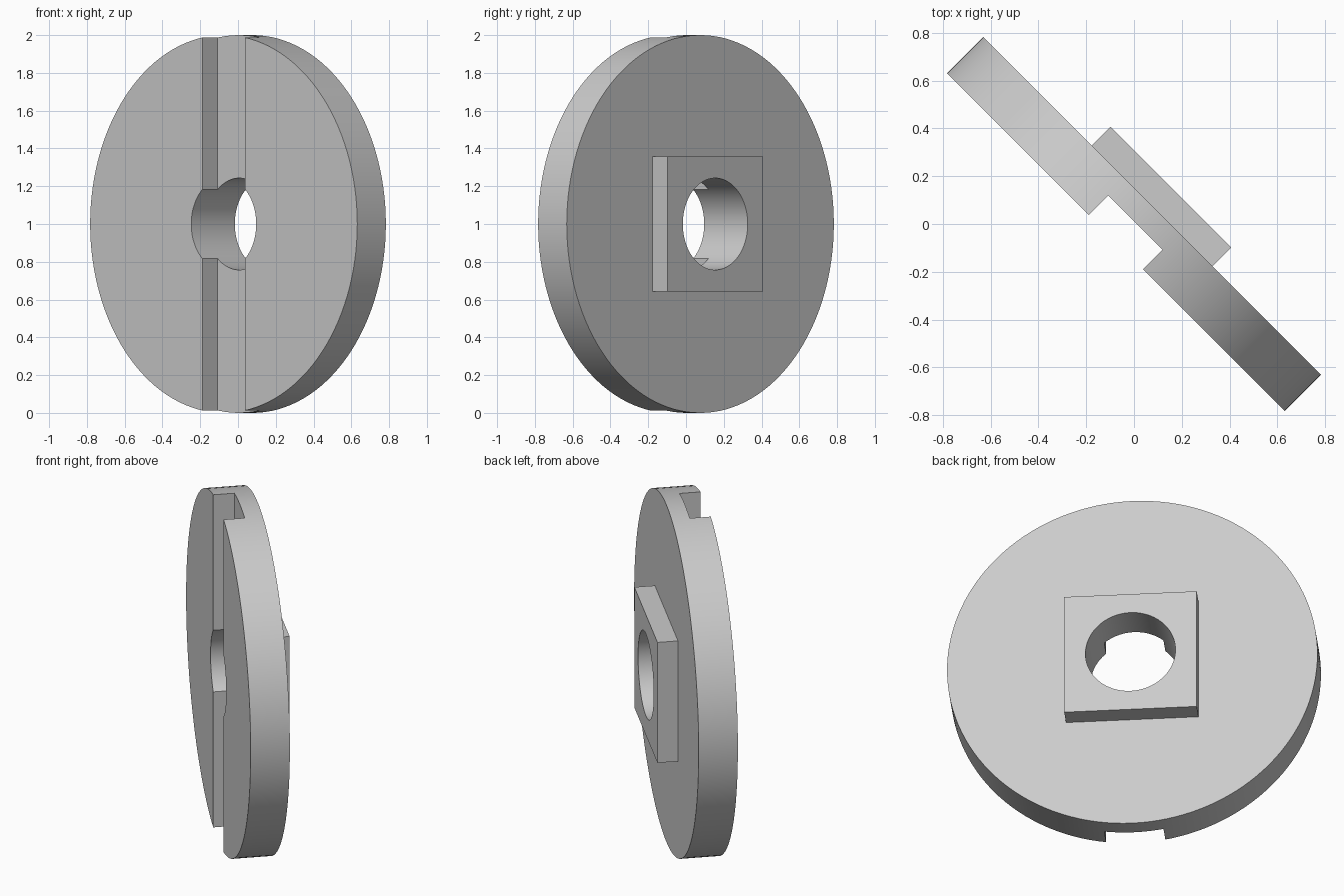
import bpy
import math
from mathutils import Matrix, Vector

cube = bpy.data.objects.get("Cube")
if cube:
    bpy.data.objects.remove(cube, do_unlink=True)

RADIUS, HALF = 1.0, 0.107            # disc radius, half thickness
BOSS, BOSS_TOP = 0.715, 0.219        # square side, outer face height
HOLE = 0.243                         # bore radius
SLOT, SLOT_FLOOR = 0.32, 0.008       # slot width, floor height

grey = bpy.data.materials.new("plain grey")
grey.use_nodes = True
colour = (0.6, 0.6, 0.6, 1)
grey.diffuse_color = colour
grey.node_tree.nodes["Principled BSDF"].inputs["Base Color"].default_value = colour


def cylinder(name, radius, low, high):
    bpy.ops.mesh.primitive_cylinder_add(
        vertices=128, radius=radius, depth=high - low, location=(0, 0, (low + high) / 2))
    return finish(name)


def box(name, width, length, low, high):
    bpy.ops.mesh.primitive_cube_add(size=1, location=(0, 0, (low + high) / 2))
    bpy.context.object.scale = (width, length, high - low)
    return finish(name)


def finish(name):
    obj = bpy.context.object
    obj.name = name
    bpy.ops.object.transform_apply(location=True, rotation=True, scale=True)
    obj.data.materials.append(grey)
    return obj


def combine(target, tool, operation):
    mod = target.modifiers.new(tool.name, "BOOLEAN")
    mod.operation, mod.solver, mod.object = operation, "EXACT", tool
    bpy.ops.object.select_all(action="DESELECT")
    bpy.context.view_layer.objects.active = target
    target.select_set(True)
    bpy.ops.object.modifier_apply(modifier=mod.name)
    bpy.data.objects.remove(tool, do_unlink=True)


# Disc lying flat, with the square boss on its back face
disc = cylinder("slotted_disc", RADIUS, -HALF, HALF)
combine(disc, box("square_boss", BOSS, BOSS, 0.05, BOSS_TOP), "UNION")

# Slot across the full front face, then the round bore through everything
combine(disc, box("slot_cutter", SLOT, 3, -1, SLOT_FLOOR), "DIFFERENCE")
combine(disc, cylinder("bore_cutter", HOLE, -1, 1), "DIFFERENCE")

# Stand the disc upright, turned diagonally, slot vertical
s = math.sqrt(0.5)
across, axis = Vector((s, -s, 0)), Vector((s, s, 0))
turn = Matrix((across, axis.cross(across), axis)).transposed().to_4x4()
disc.data.transform(Matrix.Translation((0, 0, RADIUS)) @ turn)

disc.select_set(True)
bpy.context.view_layer.objects.active = disc
bpy.ops.object.shade_smooth_by_angle(angle=math.radians(30))
